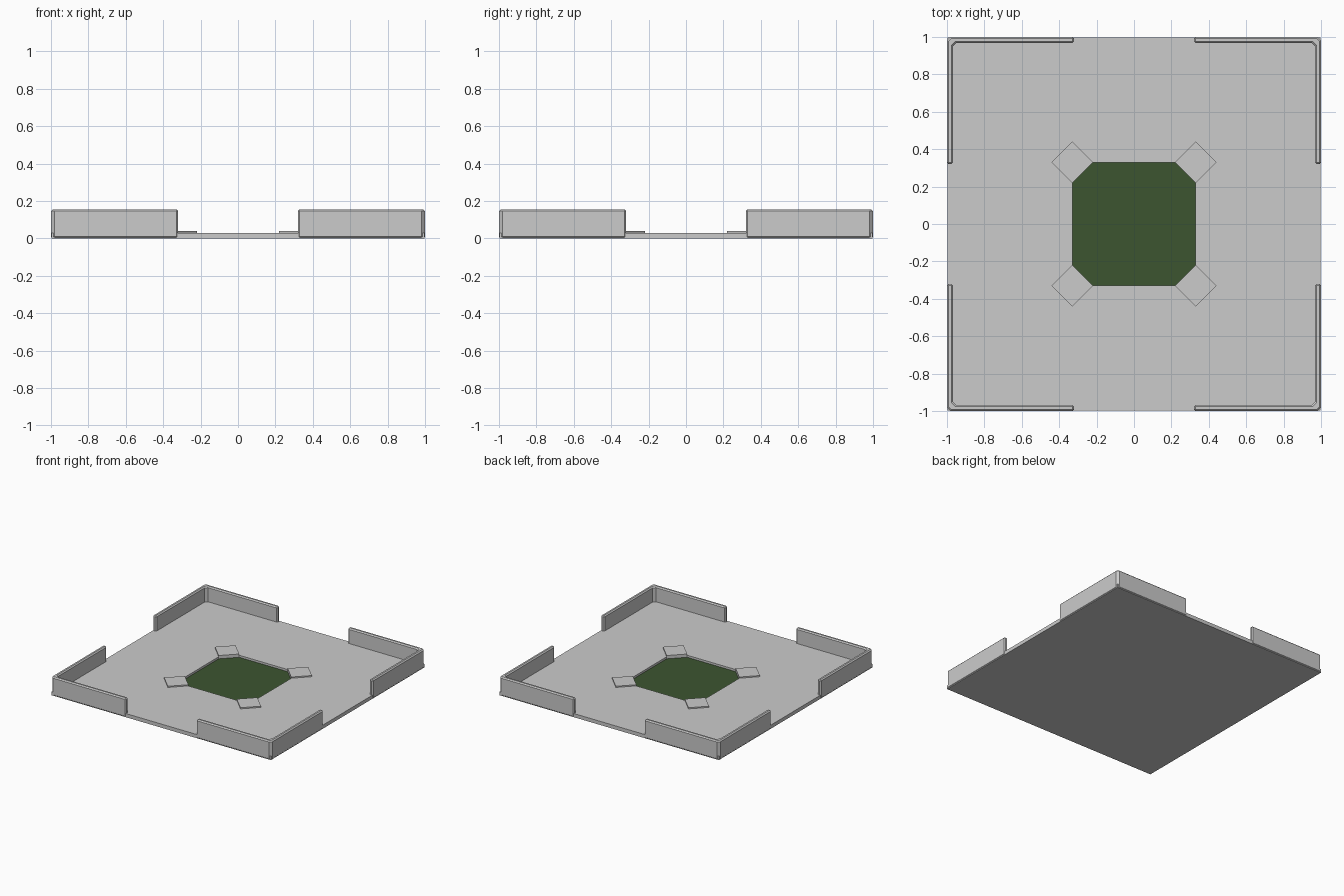
import bpy, bmesh, math

if "Cube" in bpy.data.objects:
    bpy.data.objects.remove(bpy.data.objects["Cube"])

TOP = 0.03      # slab top height
FLOOR = 0.013   # recessed pad height
R, C = 0.33, 0.22   # octagon half width and start of its cut corner


def make_object(name, bm):
    bmesh.ops.recalc_face_normals(bm, faces=bm.faces[:])
    mesh = bpy.data.meshes.new(name)
    bm.to_mesh(mesh)
    bm.free()
    obj = bpy.data.objects.new(name, mesh)
    bpy.context.collection.objects.link(obj)
    return obj


def prism(name, points, z0, z1):
    bm = bmesh.new()
    face = bm.faces.new([bm.verts.new((x, y, z0)) for x, y in points])
    ext = bmesh.ops.extrude_face_region(bm, geom=[face], use_keep_orig=True)
    verts = [g for g in ext["geom"] if isinstance(g, bmesh.types.BMVert)]
    bmesh.ops.translate(bm, vec=(0, 0, z1 - z0), verts=verts)
    return make_object(name, bm)


OCTAGON = [(R, -C), (R, C), (C, R), (-C, R), (-R, C), (-R, -C), (-C, -R), (C, -R)]

# Square floor slab with an octagonal recess
bm = bmesh.new()
S = 0.996
square = [(S, S), (-S, S), (-S, -S), (S, -S)]
outer = [bm.verts.new((x, y, TOP)) for x, y in square]
under = [bm.verts.new((x, y, 0)) for x, y in square]
rim = [bm.verts.new((x, y, TOP)) for x, y in OCTAGON]
low = [bm.verts.new((x, y, FLOOR - 0.005)) for x, y in OCTAGON]
for i in range(4):
    j = (i + 1) % 4
    p, q, r = (rim[(2 * i + k) % 8] for k in (1, 2, 3))
    bm.faces.new((outer[i], p, q))
    bm.faces.new((outer[i], q, r, outer[j]))
    bm.faces.new((outer[i], outer[j], under[j], under[i]))
for i in range(8):
    j = (i + 1) % 8
    bm.faces.new((rim[i], rim[j], low[j], low[i]))
bm.faces.new(low)
bm.faces.new(under)
make_object("floor_slab", bm)

# Green pad in the recess
pad = prism("green_pad", OCTAGON, FLOOR - 0.005, FLOOR)
green = bpy.data.materials.new("dark_green")
green.diffuse_color = (0.045, 0.09, 0.03, 1)
green.use_nodes = True
green.node_tree.nodes["Principled BSDF"].inputs["Base Color"].default_value = green.diffuse_color
pad.data.materials.append(green)

# L-shaped corner walls and diagonal clamps, one per quadrant
O, I, E, K = 1.0, 0.968, 0.32, 0.018
wall = [(E, O), (E, I), (I - K, I), (I, I - K), (I, E), (O, E), (O, O - K), (O - K, O)]
clamp = [(R, R - 0.11), (R + 0.11, R), (R, R + 0.11), (R - 0.11, R)]
for name, sx, sy in (("back_right", 1, 1), ("back_left", -1, 1),
                     ("front_left", -1, -1), ("front_right", 1, -1)):
    w = prism(name + "_wall", [(x * sx, y * sy) for x, y in wall], 0, 0.155)
    bev = w.modifiers.new("edge_bevel", "BEVEL")
    bev.width = 0.009
    bev.segments = 1
    bev.limit_method = "ANGLE"
    bev.angle_limit = math.radians(60)
    prism(name + "_clamp", [(x * sx, y * sy) for x, y in clamp], TOP - 0.005, 0.04)
